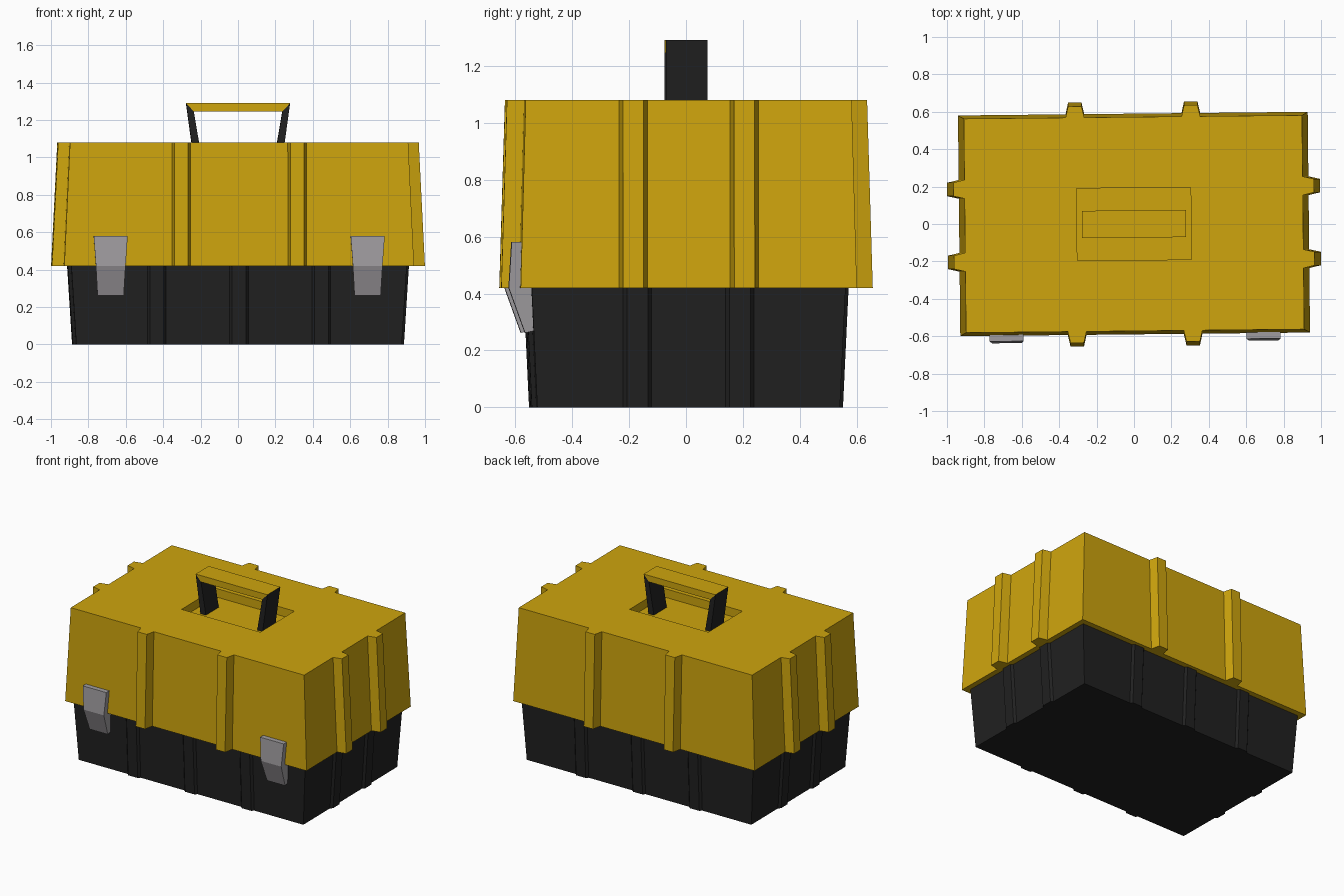
import bpy, bmesh, math
from mathutils import Matrix

if "Cube" in bpy.data.objects:
    bpy.data.objects.remove(bpy.data.objects["Cube"])

TURN = Matrix.Rotation(math.radians(0.6), 4, 'Z')   # the model sits slightly turned


def material(name, rgb):
    m = bpy.data.materials.new(name)
    m.diffuse_color = (*rgb, 1)
    m.use_nodes = True
    m.node_tree.nodes["Principled BSDF"].inputs["Base Color"].default_value = m.diffuse_color
    return m


YELLOW = material("yellow plastic", (0.62, 0.376, 0.004))
BLACK = material("black plastic", (0.0152, 0.0152, 0.0152))
GREY = material("grey metal", (0.35, 0.335, 0.35))


def loft(name, sections, mat):
    """Closed solid through matching rings of points."""
    bm = bmesh.new()
    rings = [[bm.verts.new(p) for p in s] for s in sections]
    n = len(rings[0])
    for a, b in zip(rings, rings[1:]):
        for i in range(n):
            bm.faces.new((a[i], a[(i + 1) % n], b[(i + 1) % n], b[i]))
    bm.faces.new(rings[0][::-1])
    bm.faces.new(rings[-1])
    bmesh.ops.recalc_face_normals(bm, faces=bm.faces)
    bm.transform(TURN)
    me = bpy.data.meshes.new(name)
    bm.to_mesh(me)
    bm.free()
    me.materials.append(mat)
    ob = bpy.data.objects.new(name, me)
    bpy.context.collection.objects.link(ob)
    return ob


def ribbed_outline(hx, hy, z, rib, front_ribs, side_ribs, base_w, tip_w):
    """Rectangle with trapezoid ribs along each edge, counter-clockwise."""
    def bumps(centres):
        return [(c + dx, d) for c in centres
                for dx, d in ((-base_w, 0), (-tip_w, rib), (tip_w, rib), (base_w, 0))]
    pts = [(-hx, -hy)] + [(t, -hy - d) for t, d in bumps(front_ribs)]
    pts += [(hx, -hy)] + [(hx + d, t) for t, d in bumps(side_ribs)]
    pts += [(-x, -y) for x, y in pts]
    return [(x, y, z) for x, y in pts]


# Black lower box with shallow ribs
base_ribs = ((-0.44, 0, 0.44), (-0.18, 0.18), 0.05, 0.037)
loft("lower_box", [ribbed_outline(0.87, 0.531, 0, 0.015, *base_ribs),
                   ribbed_outline(0.897, 0.551, 0.425, 0.015, *base_ribs)], BLACK)

# Yellow lid with deep ribs
lid_ribs = ((-0.31, 0.31), (-0.195, 0.195), 0.05, 0.036)
lid = loft("lid", [ribbed_outline(0.935, 0.59, 0.42, 0.062, *lid_ribs),
                   ribbed_outline(0.904, 0.572, 1.08, 0.06, *lid_ribs)], YELLOW)

# Handle recess cut into the lid top
FLOOR = 1.02
cutter = loft("recess_cutter", [[(-0.305, -0.193, z), (0.305, -0.193, z),
                                 (0.305, 0.193, z), (-0.305, 0.193, z)]
                                for z in (FLOOR, 1.2)], YELLOW)
cutter.hide_render = True
cutter.hide_set(True)
cut = lid.modifiers.new("recess", 'BOOLEAN')
cut.operation = 'DIFFERENCE'
cut.solver = 'EXACT'
cut.object = cutter


def extrude_y(name, profile, y, mat):
    return loft(name, [[(x, s, z) for x, z in profile] for s in (-y, y)], mat)


# Handle: yellow grip mitred onto two black posts
extrude_y("handle_grip", [(-0.278, 1.29), (0.278, 1.29), (0.237, 1.245), (-0.237, 1.245)],
          0.073, YELLOW)
for side, name in ((-1, "left"), (1, "right")):
    extrude_y(name + "_handle_post",
              [(side * x, z) for x, z in ((0.278, 1.29), (0.237, 1.245),
                                          (0.198, FLOOR - 0.005), (0.24, FLOOR - 0.005))],
              0.073, BLACK)

# Grey front clasps: flat top half, lower half bent in towards the box
for cx, name in ((-0.687, "left"), (0.687, "right")):
    rings = [[(cx - w, yo, z), (cx + w, yo, z), (cx + w, yi, z2), (cx - w, yi, z2)]
             for w, yo, z, yi, z2 in ((0.091, -0.62, 0.58, -0.575, 0.58),
                                      (0.079, -0.63, 0.42, -0.55, 0.42),
                                      (0.07, -0.573, 0.262, -0.535, 0.27))]
    loft(name + "_clasp", rings, GREY)
